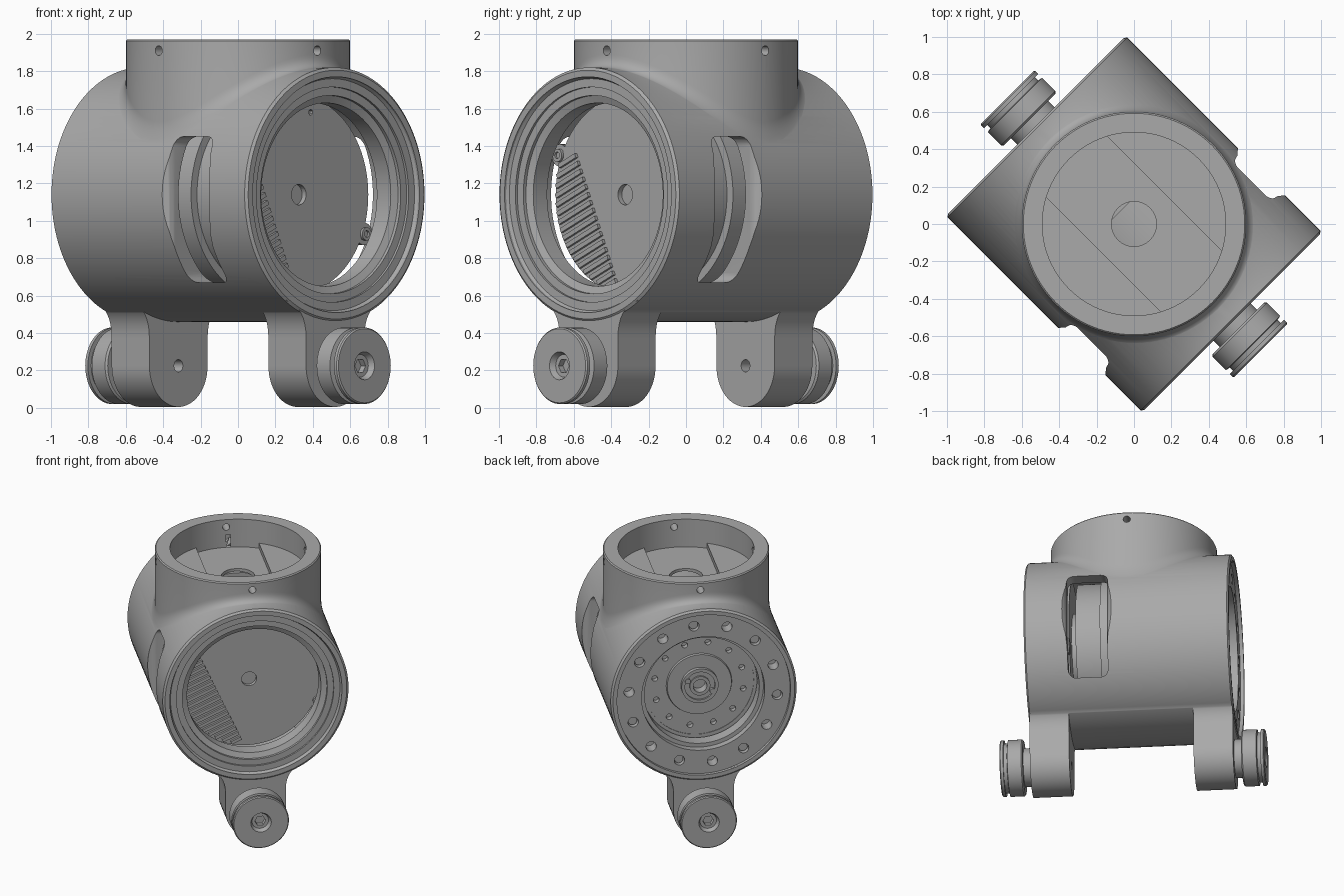
import bpy, bmesh, math
from math import sin, cos, pi, sqrt
from mathutils import Matrix, Vector

if "Cube" in bpy.data.objects:
    bpy.data.objects.remove(bpy.data.objects["Cube"])

grey = bpy.data.materials.new("machined grey")
grey.use_nodes = True
grey.diffuse_color = (0.4, 0.4, 0.4, 1)
grey.node_tree.nodes["Principled BSDF"].inputs["Base Color"].default_value = (0.4, 0.4, 0.4, 1)

# Local frame: x runs along the barrel, y across it; turned 45 degrees at the end
AXIS = 1.14      # height of the barrel axis
R = 0.68         # barrel radius
PIN = 0.225      # height of the foot pins
PARTS = []
UP = Matrix.Rotation(-pi / 2, 4, 'Y')
ACROSS = Matrix.Rotation(pi / 2, 4, 'Z')


def make(name, bm):
    bmesh.ops.remove_doubles(bm, verts=bm.verts, dist=1e-5)
    bmesh.ops.recalc_face_normals(bm, faces=bm.faces)
    me = bpy.data.meshes.new(name)
    bm.to_mesh(me)
    bm.free()
    me.materials.append(grey)
    ob = bpy.data.objects.new(name, me)
    bpy.context.collection.objects.link(ob)
    PARTS.append(ob)
    return ob


def skin(name, rings, caps=True):
    """Solid through a list of equal-length rings."""
    bm = bmesh.new()
    rows = [[bm.verts.new(p) for p in ring] for ring in rings]
    n = len(rows[0])
    for r0, r1 in zip(rows, rows[1:]):
        for i in range(n):
            bm.faces.new((r0[i], r0[(i + 1) % n], r1[(i + 1) % n], r1[i]))
    if caps:
        bm.faces.new(rows[0])
        bm.faces.new(rows[-1])
    return make(name, bm)


def lathe(name, profile, y=0, z=AXIS, n=96, turn=Matrix()):
    """Solid turned about x from (x, radius) points, closed to the axis."""
    move = Matrix.Translation((0, y, z)) @ turn
    pts = [(profile[0][0], 0)] + profile + [(profile[-1][0], 0)]
    rings = [[move @ Vector((x, r * cos(2 * pi * i / n), r * sin(2 * pi * i / n)))
              for i in range(n)] for x, r in pts]
    return skin(name, rings, caps=False)


def rod(name, x0, x1, r, y=0, z=AXIS, n=24, turn=Matrix()):
    return lathe(name, [(x0, r), (x1, r)], y, z, n, turn)


def boolean(target, other, op='DIFFERENCE'):
    mod = target.modifiers.new("cut", 'BOOLEAN')
    mod.operation, mod.solver, mod.object = op, 'EXACT', other
    bpy.context.view_layer.update()
    me = bpy.data.meshes.new_from_object(target.evaluated_get(bpy.context.evaluated_depsgraph_get()))
    target.modifiers.clear()
    target.data = me
    PARTS.remove(other)
    bpy.data.objects.remove(other)


def bezier(p, q, r, steps=8):
    return [tuple((1 - t) ** 2 * a + 2 * t * (1 - t) * b + t * t * c for a, b, c in zip(p, q, r))
            for t in (i / steps for i in range(steps + 1))]


def around(count, radius, start=0):
    return [(radius * cos(start + 2 * pi * i / count), AXIS + radius * sin(start + 2 * pi * i / count))
            for i in range(count)]


# Barrel
body = lathe("housing", [(-.742, .665), (-.73, R), (.73, R), (.742, .665)], n=128)

# Neck with a fillet that follows the barrel
NECK, TOP, FILLET = .6, 1.97, .06


def barrel_top(y):
    return AXIS + sqrt(R * R - y * y)


columns = []
for i in range(96):
    c, s = cos(2 * pi * i / 96), sin(2 * pi * i / 96)
    foot_r, corner = NECK + FILLET, barrel_top(NECK * s)
    curve = bezier((foot_r, barrel_top(foot_r * s) - .004), (NECK, corner), (NECK, corner + .07))
    line = [(.5, 1.2), (.5, 1.3)] + curve + [(NECK, TOP - .008), (NECK - .008, TOP)]
    columns.append([(r * c, r * s, z) for r, z in line])
boolean(body, skin("neck", list(zip(*columns))), 'UNION')

# Two feet, flared where they meet the barrel
half = [(.22 * sin(i * pi / 32), PIN - .22 * cos(i * pi / 32)) for i in range(17)]
half += bezier((.22, .37), (.22, .54), (.37, .573)) + [(.37, .8)]
outline = half + [(-y, z) for y, z in reversed(half[1:])]
for side in (1, -1):
    boolean(body, skin("foot", [[(side * x, y, z) for y, z in outline] for x in (.45, .735)]), 'UNION')
    boolean(body, rod("pin_hole", side * .40, side * .55, .033, z=PIN))

# Stepped bore, cavity and rear flange recess
boolean(body, lathe("bore", [
    (-.80, .635), (-.715, .635), (-.715, .45), (-.66, .45), (-.66, .42), (-.56, .42), (-.56, .59),
    (.56, .59), (.56, .49), (.665, .49), (.68, .53), (.70, .53), (.70, .575),
    (.715, .575), (.715, .62), (.73, .63), (.80, .63)]))

# Neck socket with a channel across its floor
boolean(body, rod("socket", 1.79, 2.1, .49, z=0, n=96, turn=UP))
channel = [(.49 * cos(t) * sx, .49 * sin(t) * sx) for sx in (1, -1)
           for t in (math.asin(.23 / .49) * (k / 8 - 1) for k in range(17))]
boolean(body, skin("channel", [[(x, y, z) for x, y in channel] for z in (1.75, 1.85)]))
boolean(body, rod("floor_hole", 1.5, 1.9, .12, z=0, n=48, turn=UP))
for turn in (Matrix(), ACROSS):
    boolean(body, rod("neck_screw_hole", -.7, .7, .026, z=1.91, turn=turn))


# Side windows with widened rims
def window_ring(y, grow):
    ring = []
    for k, (sx, sz) in enumerate([(1, 1), (-1, 1), (-1, -1), (1, -1)]):
        for j in range(7):
            t = (k + j / 6) * pi / 2
            rad = .05 + grow
            ring.append((.285 + sx * .095 + rad * cos(t), y, 1.06 + sz * .34 + rad * sin(t)))
    return ring


for side in (1, -1):
    boolean(body, skin("window", [window_ring(side * y, g) for y, g in
                                  ((.3, 0), (.62, 0), (.65, .008), (.675, .03), (.72, .06))]))

# Flange holes, every other one holding a screw
for i, (y, z) in enumerate(around(14, .545, .1)):
    boolean(body, rod("flange_hole", -.8, -.62, .038, y, z))
    if i % 2:
        rod("flange_screw", -.69, -.61, .032, y, z)

# Drive unit inside the barrel
core = lathe("drive_core", [
    (-.51, .05), (-.585, .05), (-.585, .075), (-.57, .075), (-.57, .11), (-.585, .11), (-.585, .135),
    (-.555, .135), (-.555, .235), (-.54, .24), (-.54, .40), (-.545, .40), (-.545, .585), (-.1, .585),
    (-.1, .555), (.2, .555), (.2, .51), (.38, .51), (.38, .3), (.43, .3)])
for y, z in around(12, .33, .2):
    boolean(core, rod("disc_hole", -.6, -.5, .022, y, z, 16))
for y in (-.09, .09):
    rod("hub_screw", -.592, -.55, .02, y, AXIS + y * .5, 16)

# Front plate with ears, screws and ribs
plate = rod("front_plate", .425, .46, .525, n=96)
boolean(plate, rod("plate_hole", .40, .5, .055, n=32))
boolean(plate, rod("plate_pin_hole", .44, .5, .015, .09, AXIS + .44, 12))
for side in (1, -1):
    y, z = side * .5, AXIS - side * .21
    rod("plate_ear", .42, .455, .06, y, z)
    lathe("plate_screw", [(.45, .035), (.475, .035), (.475, .018), (.462, .018)], y, z, 20)

direction = Vector((cos(.42), sin(.42)))
for i in range(17):
    end = Vector((-.36, .21)).lerp(Vector((-.06, -.46)), i / 16)
    along = end.dot(direction)
    reach = along + sqrt(max(0, along ** 2 - end.length_squared + .51 ** 2))
    length = min(reach, .36)
    if length < .03:
        continue
    start = end - direction * length
    across = Vector((-direction.y, direction.x)) * .012
    corners = [start - across, end - across, end + across, start + across]
    skin("rib", [[(x, p.x, p.y + AXIS) for p in corners] for x in (.455, .478)])

# Knobs on the feet, with a hexagon socket
for side in (1, -1):
    knob = lathe("knob", [(side * x, r) for x, r in (
        (.70, .14), (.79, .14), (.79, .195), (.80, .205), (.90, .205), (.905, .18), (.93, .18),
        (.93, .205), (.95, .205), (.957, .198), (.957, .075), (.925, .06))], z=PIN, n=64)
    boolean(knob, rod("hex_socket", side * .89, side * 1.0, .04, z=PIN, n=6))

# Turn everything into place and shade
for ob in PARTS:
    ob.data.transform(Matrix.Rotation(-pi / 4, 4, 'Z'))
    ob.select_set(True)
    bpy.context.view_layer.objects.active = ob
bpy.ops.object.shade_smooth_by_angle(angle=math.radians(30))
